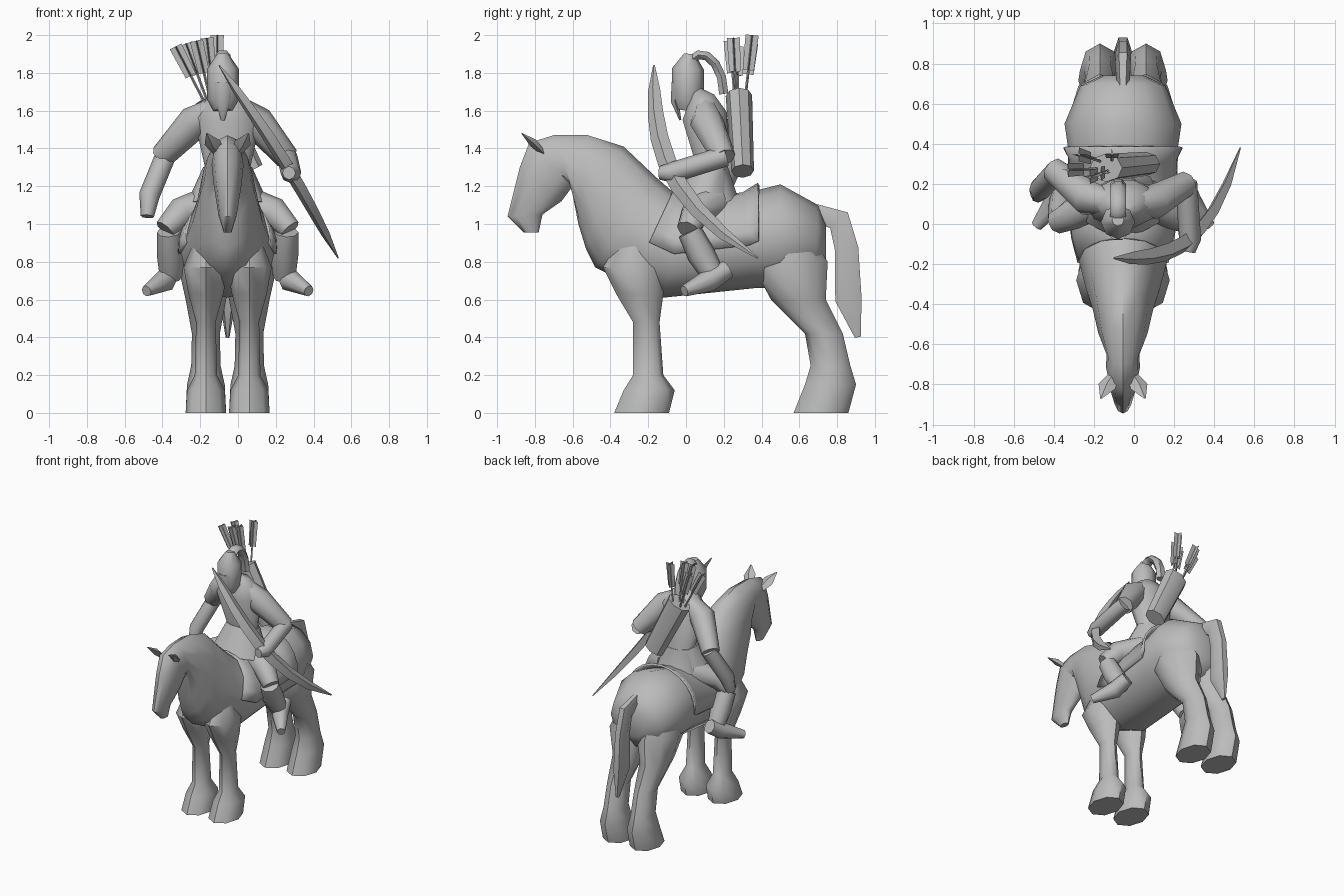
import bpy
import bmesh
from math import cos, sin, pi, radians
from mathutils import Vector

cube = bpy.data.objects.get("Cube")
if cube:
    bpy.data.objects.remove(cube, do_unlink=True)

CENTRE = -0.055  # middle line of the horse
SIDES = (("left", 1), ("right", -1))

grey = bpy.data.materials.new("plain grey")
grey.use_nodes = True
grey.diffuse_color = (0.5, 0.5, 0.5, 1)
shader = grey.node_tree.nodes["Principled BSDF"]
shader.inputs["Base Color"].default_value = grey.diffuse_color


def skin(name, rings, closed=True, angle=50):
    """Join rings of points into one smooth-shaded surface."""
    bm = bmesh.new()
    loops = [[bm.verts.new(point) for point in ring] for ring in rings]
    count = len(loops[0])
    for low, high in zip(loops, loops[1:]):
        for i in range(count if closed else count - 1):
            j = (i + 1) % count
            bm.faces.new((low[i], low[j], high[j], high[i]))
    if closed:
        bm.faces.new(loops[0])
        bm.faces.new(loops[-1])
    bmesh.ops.recalc_face_normals(bm, faces=bm.faces)
    mesh = bpy.data.meshes.new(name)
    bm.to_mesh(mesh)
    bm.free()
    mesh.materials.append(grey)
    obj = bpy.data.objects.new(name, mesh)
    bpy.context.collection.objects.link(obj)
    bpy.ops.object.select_all(action="DESELECT")
    obj.select_set(True)
    bpy.context.view_layer.objects.active = obj
    bpy.ops.object.shade_smooth_by_angle(angle=radians(angle))
    return obj


def profile_loft(name, stations, ratio, x=CENTRE, sides=12, arc=pi, grow=0.0):
    """Loft ovals across two side outlines; ratio gives width from depth."""
    closed = arc == pi
    steps = range(sides if closed else sides + 1)
    rings = []
    for front_y, front_z, back_y, back_z in stations:
        front, back = Vector((x, front_y, front_z)), Vector((x, back_y, back_z))
        middle, half = (front + back) / 2, (front - back) / 2
        width = (front - back).length * ratio(middle.y) + grow
        half += half.normalized() * grow
        angles = [arc * (2 * step / sides - 1) for step in steps]
        rings.append([middle + half * cos(a) + Vector((sin(a) * width, 0, 0))
                      for a in angles])
    return skin(name, rings, closed=closed)


def tube(name, stations, flat=1.0, sides=8, ref=(1, 0, 0), angle=50):
    """Each station is a centre and a radius along ref; flat thins the other way."""
    points = [Vector(station[:3]) for station in stations]
    last = len(points) - 1
    rings = []
    for i, point in enumerate(points):
        along = (points[min(i + 1, last)] - points[max(i - 1, 0)]).normalized()
        side = Vector(ref) - along * along.dot(Vector(ref))
        side.normalize()
        other = along.cross(side) * flat
        turns = [2 * pi * step / sides for step in range(sides)]
        rings.append([point + (side * cos(a) + other * sin(a)) * stations[i][3]
                      for a in turns])
    return skin(name, rings, angle=angle)


def upright(name, x, stations, **options):
    """A tube that stays in one plane across x."""
    return tube(name, [(x, *station) for station in stations], **options)


def placed(sign, stations):
    """Put stations measured from the middle line on one side."""
    return [(CENTRE + sign * out, *rest) for out, *rest in stations]


def body_ratio(y):
    """The head and neck are slim, and the trunk is round."""
    return min(0.53, max(0.26, 0.52 + 0.62 * y))


def leg_ratio(y):
    return 0.37


# Horse: head, neck, barrel and rump in one loft
head = [(-.86, .955, -.78, .955), (-.945, 1.04, -.76, 1.05),
        (-.88, 1.3, -.66, 1.12), (-.83, 1.43, -.6, 1.2)]
neck = [(-.7, 1.47, -.6, 1.17), (-.52, 1.47, -.57, 1),
        (-.33, 1.41, -.53, .87), (-.15, 1.24, -.48, .77)]
barrel = [(-.07, 1.17, -.3, .68), (0, 1.12, -.12, .61), (.3, 1.16, .36, .66)]
rump = [(.5, 1.21, .5, .66), (.7, 1.1, .68, .7), (.74, 1, .74, .8)]
profile_loft("horse_body", head + neck + barrel + rump, body_ratio)

# Saddle cloth: a shell over the barrel with a raised back edge
cloth = profile_loft("saddle_cloth", barrel + [(.38, 1.21, .38, .66)], body_ratio,
                     arc=radians(95), grow=0.008)
shell = cloth.modifiers.new("thickness", "SOLIDIFY")
shell.thickness = 0.015

# Horse legs: front edge, back edge and height, from inside the body to the hoofs
fore = [(-.33, -.2, .95), (-.44, -.12, .77), (-.37, -.12, .63), (-.28, -.14, .48),
        (-.28, -.12, .2), (-.33, -.06, .12), (-.38, -.09, 0)]
hind = [(.42, .62, 1), (.34, .75, .8), (.45, .74, .6), (.63, .83, .42),
        (.66, .87, .25), (.63, .9, .15), (.57, .86, 0)]
for pair, outline in (("foreleg", fore), ("hindleg", hind)):
    stations = [(front, z, back, z) for front, back, z in outline]
    for label, sign in SIDES:
        profile_loft(f"{label}_{pair}", stations, leg_ratio, CENTRE + sign * 0.115, 8)

# Ears
for label, sign in SIDES:
    tube(f"{label}_ear", placed(sign, [(.05, -.76, 1.38, .03), (.08, -.81, 1.43, .045),
                                       (.11, -.87, 1.48, .004)]), flat=0.5, sides=4)

# Tail
upright("tail", CENTRE, [(.68, 1.06, .03), (.81, 1.02, .04), (.85, .87, .04),
                         (.86, .6, .045), (.91, .4, .01)], flat=1.8, sides=6)

# Rider: torso and tunic skirt
upright("rider_torso", CENTRE, [(.17, 1.1, .17), (.14, 1.3, .12), (.1, 1.57, .18),
                                (.08, 1.66, .11), (.05, 1.7, .05)], flat=0.7, sides=10)
upright("tunic_skirt", CENTRE, [(.14, 1.3, .13), (.1, 1.1, .22)], flat=0.75, sides=10)

# Rider's head, chin guard and arched pony tail
HEAD_X = -0.08
upright("rider_head", HEAD_X, [(0, 1.6, .05), (.01, 1.66, .085), (.01, 1.82, .085),
                               (.02, 1.9, .03)])
upright("chin_guard", HEAD_X, [(-.05, 1.75, .05), (-.06, 1.65, .04), (-.03, 1.55, .01)],
        flat=0.6, sides=6)
bend = [pi * step / 6 for step in range(7)]
upright("pony_tail", HEAD_X, [(.11 - .09 * cos(a), 1.83 + .13 * sin(a) - .045 * a, .04)
                              for a in bend], flat=0.7, sides=6)

# Rider's legs: thigh, shin and a foot with the toe turned out
thigh = [(.1, .14, 1.1, .1), (.25, .05, 1.06, .08), (.33, .01, .97, .06)]
shin = [(.31, .02, .96, .065), (.3, .08, .84, .075), (.3, .15, .72, .06)]
foot = [(.3, .22, .76, .05), (.33, .12, .7, .06), (.43, -.01, .645, .03)]
for label, sign in SIDES:
    tube(f"{label}_thigh", placed(sign, thigh), ref=(0, 1, 0))
    tube(f"{label}_shin", placed(sign, shin))
    tube(f"{label}_foot", placed(sign, foot))

# Right arm hangs free
tube("right_sleeve", [(-.1, .1, 1.62, .06), (-.23, .13, 1.54, .09), (-.4, .27, 1.36, .065)],
     ref=(0, 1, 0))
tube("right_forearm", [(-.38, .27, 1.37, .055), (-.47, .17, 1.15, .055),
                       (-.48, .14, 1.04, .035)], ref=(0, 1, 0))

# Left arm bends forward to hold the bow
tube("left_sleeve", [(0, .1, 1.62, .06), (.1, .11, 1.54, .09), (.26, .2, 1.35, .065)],
     ref=(0, 1, 0))
tube("left_forearm", [(.26, .21, 1.36, .055), (.28, -.08, 1.27, .055),
                      (.27, -.14, 1.27, .035)])

# Bow: a stave that sweeps back and thins at both tips
top_tip, low_tip = Vector((-.1, -.17, 1.84)), Vector((.53, -.17, .82))
stave = []
for step in range(9):
    t = step / 8
    sweep = Vector((0.03 * sin(pi * t), 0.55 * t ** 3, 0))
    stave.append((*(top_tip.lerp(low_tip, t) + sweep), 0.005 + 0.045 * sin(pi * t) ** 0.5))
tube("bow", stave, flat=0.7, sides=4, ref=(0, 1, 0.6), angle=30)

# Quiver slung across the back
mouth, base = Vector((-.14, .28, 1.68)), Vector((.06, .3, 1.28))
tube("quiver", [(*base, .06), (*mouth, .07)], flat=1.3, ref=(0, 1, 0), angle=40)

# Arrows fan out of the quiver, each with crossed feathers
for n in range(5):
    root = mouth + Vector((0.03 - 0.015 * n, 0.03 * cos(2 * n), -0.05))
    tip = root + Vector((-0.04 * n, 0.04 * cos(2 * n), 0.37 - 0.015 * n))
    low = root.lerp(tip, 0.5)
    tube(f"arrow_shaft_{n}", [(*root, .007), (*tip, .007)], sides=4)
    for label, facing in (("wide", (1, 0, 0)), ("deep", (0, 1, 0))):
        tube(f"arrow_feather_{label}_{n}", [(*low, .03), (*tip, .035)],
             flat=0.08, sides=4, ref=facing, angle=30)
